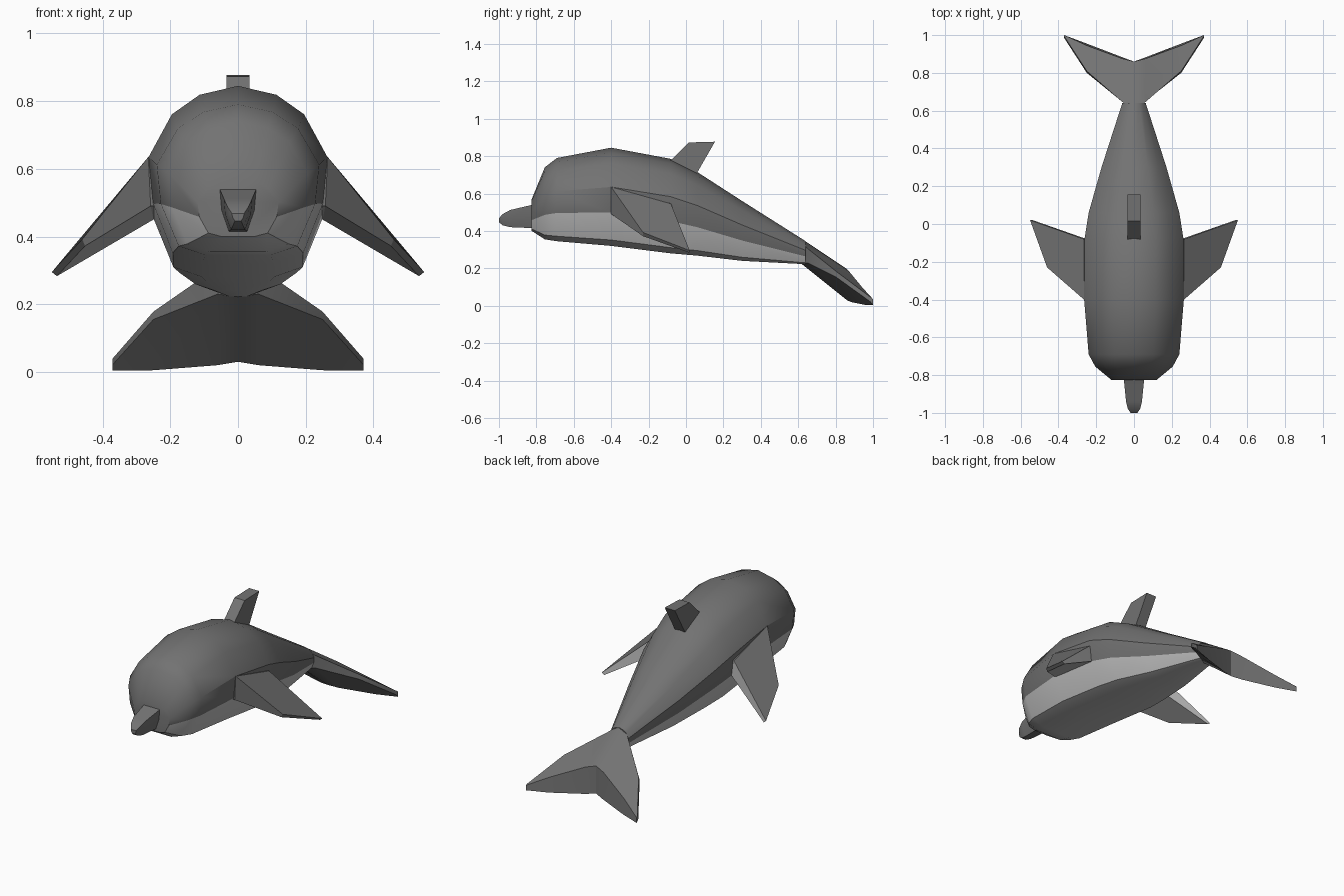
import bpy, bmesh, math

if "Cube" in bpy.data.objects:
    bpy.data.objects.remove(bpy.data.objects["Cube"])


def material(name, value):
    m = bpy.data.materials.new(name)
    m.diffuse_color = (value, value, value, 1)
    m.use_nodes = True
    m.node_tree.nodes["Principled BSDF"].inputs["Base Color"].default_value = m.diffuse_color
    return m


SKIN = material("grey skin", 0.17)
BELLY = material("pale underside", 0.5)


def loft(name, rings, pale=(), angle=32):
    """Skin closed rings of points; segment numbers in pale get the belly colour."""
    bm = bmesh.new()
    loops = [[bm.verts.new(p) for p in r] for r in rings]
    n = len(loops[0])
    for a, b in zip(loops, loops[1:]):
        for i in range(n):
            j = (i + 1) % n
            f = bm.faces.new((a[i], a[j], b[j], b[i]))
            f.material_index = 1 if i in pale else 0
    bm.faces.new(loops[0])
    bm.faces.new(loops[-1])
    bmesh.ops.recalc_face_normals(bm, faces=bm.faces)
    me = bpy.data.meshes.new(name)
    bm.to_mesh(me)
    bm.free()
    me.materials.append(SKIN)
    me.materials.append(BELLY)
    ob = bpy.data.objects.new(name, me)
    bpy.context.collection.objects.link(ob)
    bpy.ops.object.select_all(action='DESELECT')
    ob.select_set(True)
    bpy.context.view_layer.objects.active = ob
    bpy.ops.object.shade_smooth_by_angle(angle=math.radians(angle))
    return ob


# body: half cross-section (width factor, height factor), lofted along y
half = [(0, 1), (.43, .95), (.74, .84), (1, .6), (.95, .34), (.73, .06), (.4, 0), (0, 0)]
section = half + [(-x, f) for x, f in half[-2:0:-1]]
stations = [  # y, top z, bottom z, half width
    (-.825, .57, .40, .12), (-.755, .74, .355, .205), (-.69, .79, .345, .24),
    (-.4, .845, .32, .264), (-.08, .785, .28, .262), (.06, .715, .268, .24),
    (.3, .56, .24, .172), (.64, .345, .222, .062)]
loft("body", [[(x * w, y, bot + f * (top - bot)) for x, f in section]
              for y, top, bot, w in stations], pale=range(4, 10))

# beak: tapered, narrower underneath
beak = [(-.76, .57, .40, .065), (-.82, .54, .415, .054), (-.94, .512, .42, .042),
        (-.98, .49, .43, .032), (-1, .468, .446, .018)]
loft("beak", [[(-w, y, t), (w, y, t), (w * .9, y, (t + b) / 2), (w * .5, y, b),
               (-w * .5, y, b), (-w * .9, y, (t + b) / 2)] for y, t, b, w in beak])

# dorsal fin: swept block
loft("dorsal_fin", [[(x, y, z) for x, y, z in
                     ((-.034, y0, z0), (.034, y0, z0), (.034, y1, z1), (-.034, y1, z1))]
                    for y0, z0, y1, z1 in ((-.12, .74, .03, .66), (.015, .873, .155, .877))])

# flippers: thick at the root, thin at the tip
for side, s in (("right", 1), ("left", -1)):
    inner = [(.2, -.4, .635), (.2, -.1, .565), (.2, -.1, .45), (.2, -.4, .495)]
    root = [(.265, -.4, .635), (.265, -.08, .545), (.25, -.08, .45), (.258, -.4, .49)]
    tip = [(.46, -.23, .392), (.55, .02, .295), (.535, .02, .283), (.452, -.23, .372)]
    loft(side + "_flipper", [[(s * x, y, z) for x, y, z in r] for r in (inner, root, tip)],
         pale=(1, 2), angle=20)

# tail flukes: wedge sections across the span, deepest in the middle
span = [  # x, (y, z) of leading top, leading bottom, rear top, rear bottom
    (0, (.6, .37), (.62, .222), (.86, .197), (.86, .03)),
    (.06, (.645, .31), (.65, .23), (.875, .18), (.882, .02)),
    (.25, (.81, .178), (.80, .155), (.945, .095), (.955, .005)),
    (.37, (.995, .04), (.985, .022), (1, .035), (1, .004))]
full = [(-q[0],) + q[1:] for q in span[:0:-1]] + span
loft("tail_flukes", [[(x, *lt), (x, *rt), (x, *rb), (x, *lb)] for x, lt, lb, rt, rb in full])
